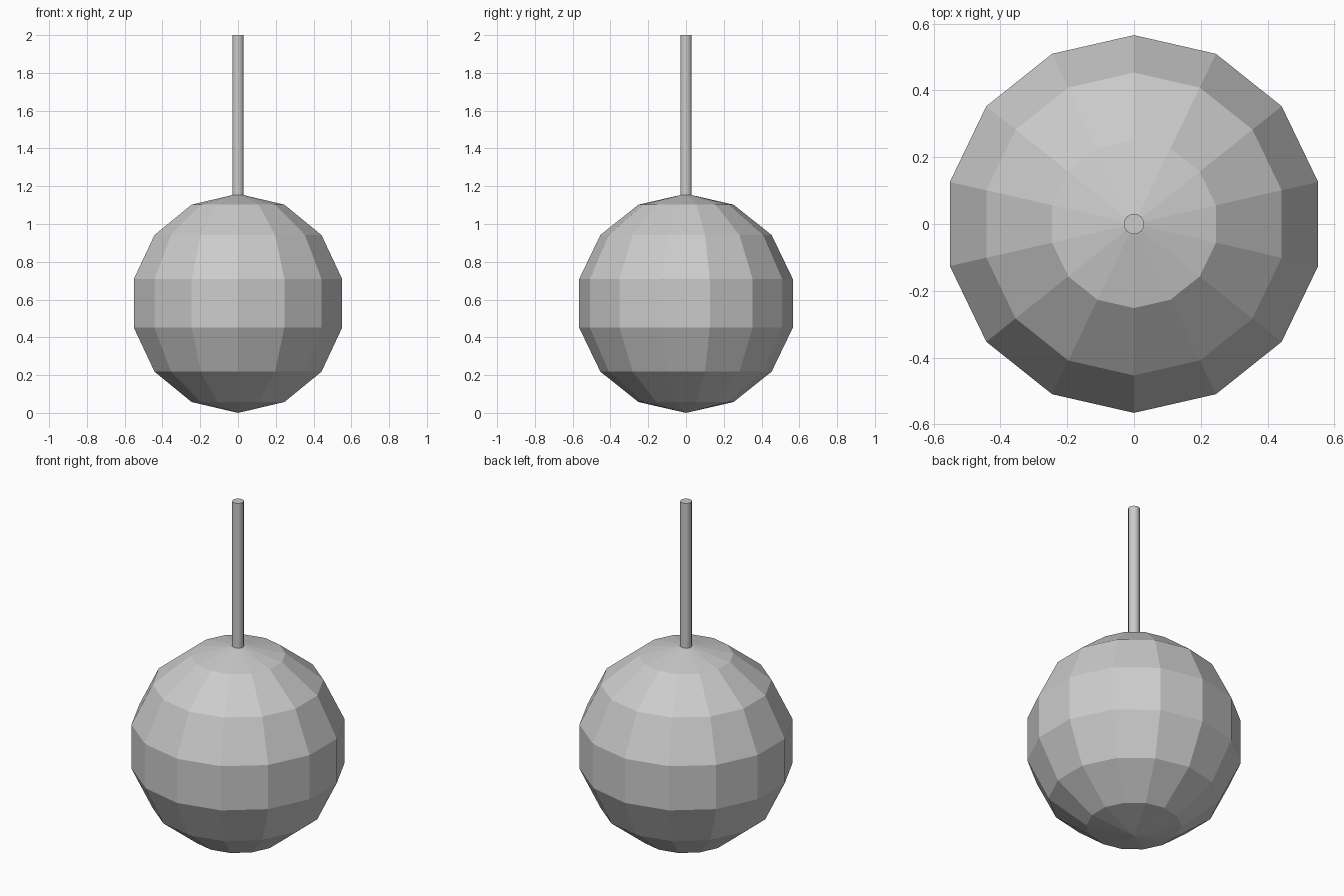
import bpy, bmesh
from math import sin, cos, pi, tau

if "Cube" in bpy.data.objects:
    bpy.data.objects.remove(bpy.data.objects["Cube"])

R, RINGS, SIDES = 0.58, 7, 14


def lathe(name, profile, sides):
    """Spin a (radius, z) profile around z, first column on the +y axis."""
    bm = bmesh.new()
    verts = [bm.verts.new((0, r, z)) for r, z in profile]
    edges = [bm.edges.new(pair) for pair in zip(verts, verts[1:])]
    bmesh.ops.spin(bm, geom=verts + edges, cent=(0, 0, 0), axis=(0, 0, 1),
                   angle=tau, steps=sides, use_merge=False)
    bmesh.ops.remove_doubles(bm, verts=bm.verts, dist=1e-4)
    bmesh.ops.recalc_face_normals(bm, faces=bm.faces)
    mesh = bpy.data.meshes.new(name)
    bm.to_mesh(mesh)
    bm.free()
    obj = bpy.data.objects.new(name, mesh)
    bpy.context.collection.objects.link(obj)
    return obj


# Faceted ball standing on the ground
ball = [(R * sin(pi * i / RINGS), R - R * cos(pi * i / RINGS))
        for i in range(RINGS + 1)]
lathe("ball", ball, SIDES)

# Thin stick rising from the top of the ball
bpy.ops.mesh.primitive_cylinder_add(vertices=12, radius=0.031, depth=0.86,
                                    location=(0, 0, 1.57),
                                    rotation=(0, 0, pi / 12))
bpy.context.object.name = "stick"
bpy.ops.object.shade_smooth_by_angle()
